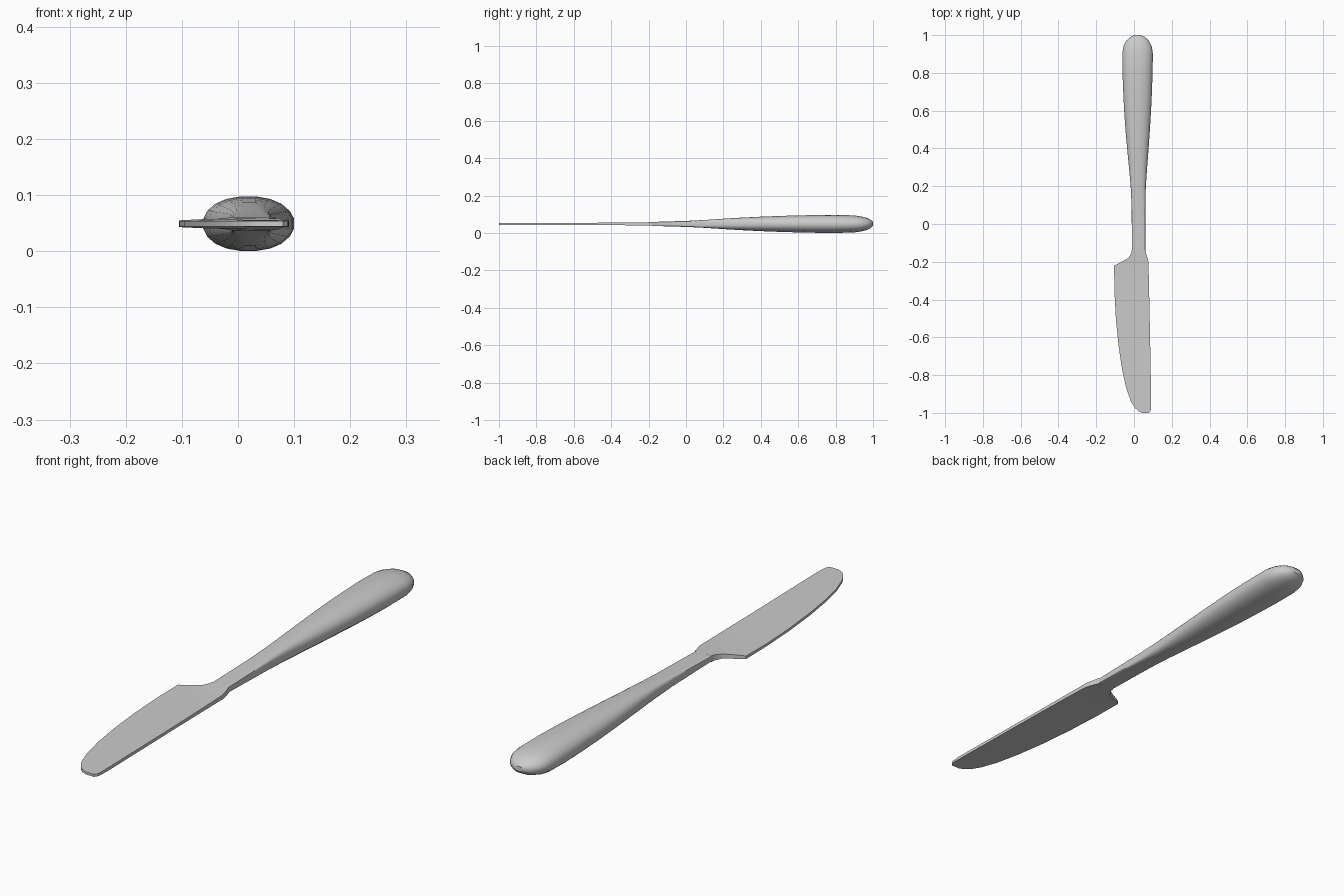
import bpy, bmesh, math

ZC = 0.049


def loft(name, sections, ring):
    """Skin a closed mesh through cross-sections placed along y."""
    bm = bmesh.new()
    rings = [[bm.verts.new(co) for co in ring(*s)] for s in sections]
    n = len(rings[0])
    for a, b in zip(rings, rings[1:]):
        for i in range(n):
            j = (i + 1) % n
            bm.faces.new((a[i], a[j], b[j], b[i]))
    bm.faces.new(rings[0])
    bm.faces.new(rings[-1])
    bmesh.ops.recalc_face_normals(bm, faces=bm.faces)
    mesh = bpy.data.meshes.new(name)
    bm.to_mesh(mesh)
    bm.free()
    obj = bpy.data.objects.new(name, mesh)
    bpy.context.collection.objects.link(obj)
    bpy.ops.object.select_all(action='DESELECT')
    obj.select_set(True)
    bpy.context.view_layer.objects.active = obj
    bpy.ops.object.shade_smooth_by_angle(angle=math.radians(30))
    return obj


def oval(y, xl, xr, half, p):
    """Superellipse: p = 2 is an ellipse, larger p is boxier."""
    cx, rx, pts = (xl + xr) / 2, (xr - xl) / 2, []
    for i in range(20):
        t = 2 * math.pi * (i + 0.5) / 20
        c, s = math.cos(t), math.sin(t)
        pts.append((cx + rx * math.copysign(abs(c) ** (2 / p), c), y,
                    ZC + half * math.copysign(abs(s) ** (2 / p), s)))
    return pts


def slab(y, xl, xr, half_l, half_r):
    """Flat blade section, slightly thicker at the spine (right)."""
    return [(xl, y, ZC - half_l), (xr, y, ZC - half_r),
            (xr, y, ZC + half_r), (xl, y, ZC + half_l)]


# Handle: flat neck swelling to a rounded butt (y, left, right, half height, boxiness)
loft("handle", [
    (-0.14, -0.012, 0.060, 0.012, 8),
    (0.00, -0.012, 0.060, 0.016, 8),
    (0.10, -0.013, 0.060, 0.021, 5),
    (0.20, -0.018, 0.063, 0.028, 3.2),
    (0.30, -0.027, 0.070, 0.034, 2.6),
    (0.40, -0.037, 0.078, 0.039, 2.3),
    (0.50, -0.046, 0.085, 0.043, 2.2),
    (0.60, -0.053, 0.091, 0.046, 2.2),
    (0.70, -0.058, 0.096, 0.048, 2.2),
    (0.80, -0.062, 0.099, 0.049, 2.2),
    (0.90, -0.063, 0.101, 0.046, 2.2),
    (0.94, -0.057, 0.095, 0.040, 2.2),
    (0.97, -0.042, 0.080, 0.032, 2.2),
    (0.99, -0.020, 0.058, 0.021, 2.2),
    (1.00, 0.002, 0.036, 0.010, 2.2)], oval)

# Blade: stepped heel, straight spine, edge curving to a blunt tip
loft("blade", [
    (-0.14, -0.012, 0.060, 0.012, 0.012),
    (-0.155, -0.014, 0.064, 0.011, 0.011),
    (-0.18, -0.030, 0.072, 0.009, 0.010),
    (-0.20, -0.065, 0.076, 0.008, 0.009),
    (-0.22, -0.105, 0.077, 0.006, 0.008),
    (-0.35, -0.104, 0.080, 0.005, 0.007),
    (-0.50, -0.096, 0.083, 0.005, 0.006),
    (-0.65, -0.081, 0.086, 0.005, 0.006),
    (-0.77, -0.063, 0.088, 0.005, 0.006),
    (-0.87, -0.041, 0.090, 0.005, 0.006),
    (-0.94, -0.016, 0.091, 0.005, 0.006),
    (-0.975, 0.006, 0.090, 0.005, 0.005),
    (-0.99, 0.022, 0.088, 0.005, 0.005),
    (-1.00, 0.045, 0.080, 0.005, 0.005)], slab)
